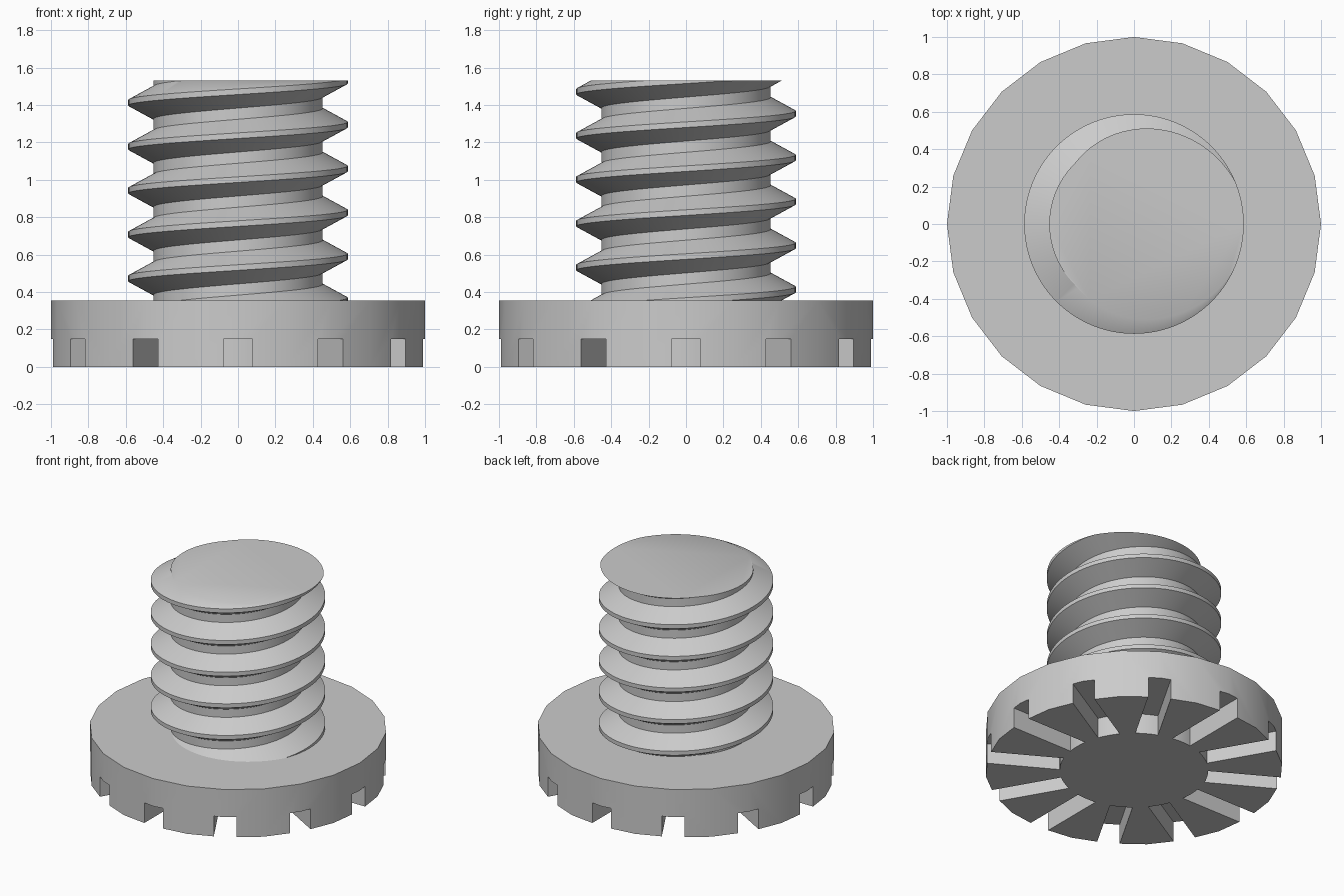
import bpy, bmesh
from math import sin, cos, pi, asin

old = bpy.data.objects.get("Cube")
if old:
    bpy.data.objects.remove(old, do_unlink=True)

BASE_TOP, TOP = 0.355, 1.53
ROOT, CREST, PITCH = 0.453, 0.587, 0.235
CREST_HALF, FLANK_END = 0.015, 0.0875   # distances from the crest centre along z
COLUMNS = 96

grey = bpy.data.materials.new("plain grey")
grey.use_nodes = True
grey.diffuse_color = (0.6, 0.6, 0.6, 1)
grey.node_tree.nodes["Principled BSDF"].inputs["Base Color"].default_value = (0.6, 0.6, 0.6, 1)


def make_object(name, bm):
    bmesh.ops.recalc_face_normals(bm, faces=bm.faces)
    mesh = bpy.data.meshes.new(name)
    bm.to_mesh(mesh)
    bm.free()
    mesh.materials.append(grey)
    obj = bpy.data.objects.new(name, mesh)
    bpy.context.collection.objects.link(obj)
    return obj


def activate(obj):
    bpy.ops.object.select_all(action="DESELECT")
    obj.select_set(True)
    bpy.context.view_layer.objects.active = obj


def extrude_outline(bm, outline, low, high):
    bottom = [bm.verts.new((x, y, low)) for x, y in outline]
    top = [bm.verts.new((x, y, high)) for x, y in outline]
    bm.faces.new(bottom[::-1])
    bm.faces.new(top)
    for i in range(len(outline)):
        j = (i + 1) % len(outline)
        bm.faces.new((bottom[i], bottom[j], top[j], top[i]))


# Round base plate
bm = bmesh.new()
extrude_outline(bm, [(cos(i * pi / 12), sin(i * pi / 12)) for i in range(24)], 0, BASE_TOP)
base = make_object("base_plate", bm)

# Twelve radial slots in the underside, with curved inner ends
bm = bmesh.new()
half = 0.077
spread = asin(half / 0.5)
for n in range(12):
    a = n * pi / 6
    arc = [(0.5 * cos(spread * t / 3), 0.5 * sin(spread * t / 3)) for t in range(3, -4, -1)]
    shape = arc + [(1.2, -half), (1.2, half)]
    turned = [(x * cos(a) - y * sin(a), x * sin(a) + y * cos(a)) for x, y in shape]
    extrude_outline(bm, turned, -0.1, 0.15)
cutter = make_object("slot_cutter", bm)
cutter.hide_render = True
cut = base.modifiers.new("slots", "BOOLEAN")
cut.operation = "DIFFERENCE"
cut.solver = "EXACT"
cut.object = cutter
activate(base)
bpy.ops.object.modifier_apply(modifier=cut.name)
bpy.data.objects.remove(cutter, do_unlink=True)


# Threaded shaft: helical rows, trimmed flat at both ends
def thread_radius(turn, z):
    """Radius at a height; the crest passes the top edge at turn zero."""
    offset = (z - TOP - PITCH * turn + PITCH / 2) % PITCH - PITCH / 2
    t = (abs(offset) - CREST_HALF) / (FLANK_END - CREST_HALF)
    return CREST + (ROOT - CREST) * min(1, max(0, t))


low = BASE_TOP - 0.05
steps = (-FLANK_END, -CREST_HALF, CREST_HALF, FLANK_END)
bm = bmesh.new()
columns = []
for c in range(COLUMNS + 1):
    turn = c / COLUMNS
    a = turn * 2 * pi
    column = []
    for k in range(-8, 3):
        for step in steps:
            z = min(TOP, max(low, TOP + PITCH * (k + turn) + step))
            r = thread_radius(turn, z)
            column.append(bm.verts.new((r * cos(a), r * sin(a), z)))
    columns.append(column)
for left, right in zip(columns, columns[1:]):
    for i in range(len(left) - 1):
        bm.faces.new((left[i], right[i], right[i + 1], left[i + 1]))
bmesh.ops.remove_doubles(bm, verts=bm.verts, dist=0.0001)
bmesh.ops.dissolve_degenerate(bm, edges=bm.edges, dist=0.00001)

# Flat end caps
for level in (low, TOP):
    rim = [e for e in bm.edges if e.is_boundary
           and all(abs(v.co.z - level) < 0.001 for v in e.verts)]
    bmesh.ops.holes_fill(bm, edges=rim, sides=0)
shaft = make_object("threaded_shaft", bm)

for obj in (base, shaft):
    activate(obj)
    bpy.ops.object.shade_smooth_by_angle(angle=pi / 6)
